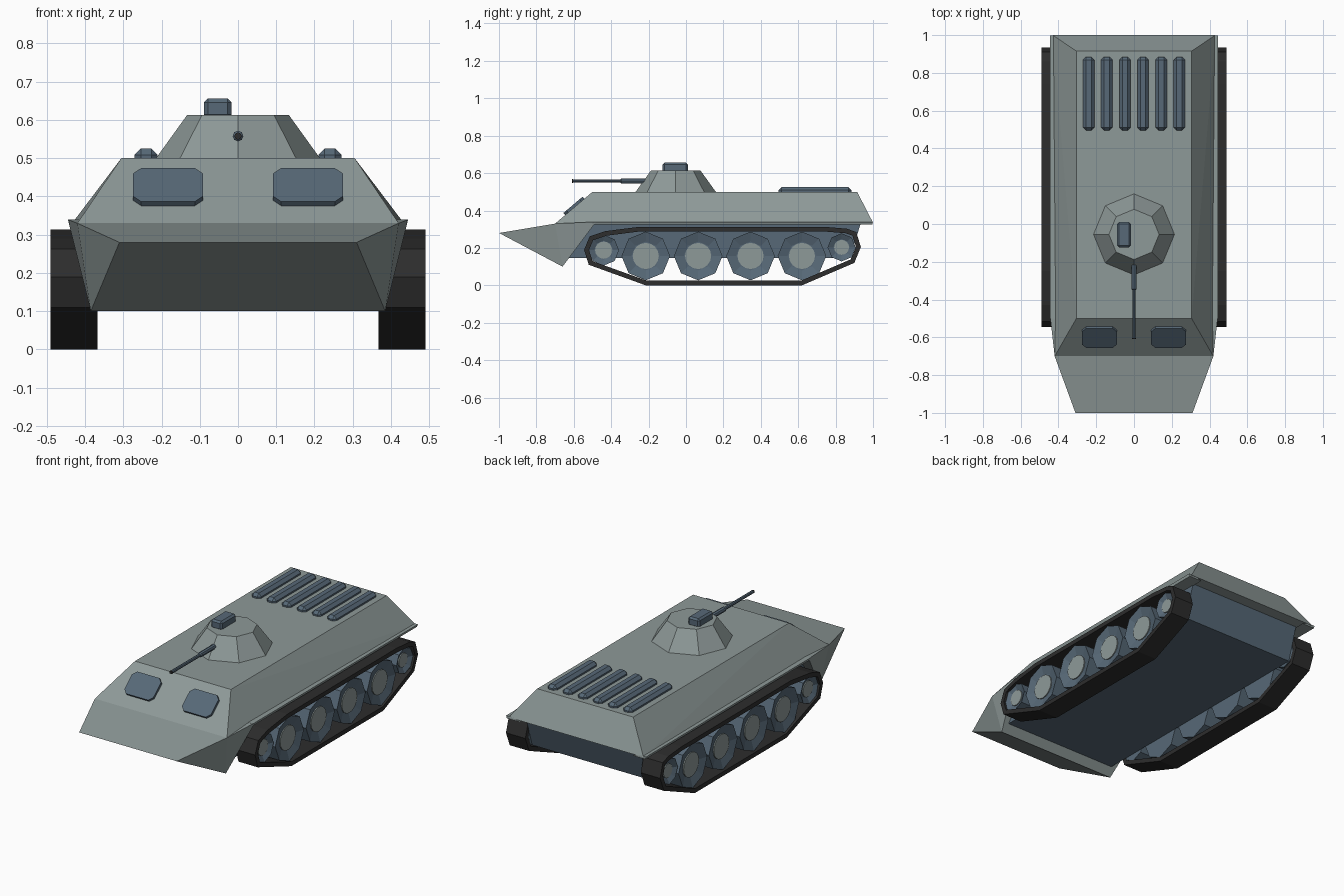
import bpy, bmesh, math
from mathutils import Vector, Matrix

if "Cube" in bpy.data.objects:
    bpy.data.objects.remove(bpy.data.objects["Cube"])


def material(name, rgb):
    m = bpy.data.materials.new(name)
    m.diffuse_color = (*rgb, 1)
    m.use_nodes = True
    m.node_tree.nodes["Principled BSDF"].inputs["Base Color"].default_value = m.diffuse_color
    return m


ARMOUR = material("grey green armour", (0.27, 0.32, 0.315))
BLUE = material("slate blue", (0.095, 0.14, 0.185))
RUBBER = material("track black", (0.026, 0.026, 0.026))


def finish(bm, name, mat):
    bmesh.ops.recalc_face_normals(bm, faces=bm.faces)
    me = bpy.data.meshes.new(name)
    bm.to_mesh(me)
    bm.free()
    me.materials.append(mat)
    ob = bpy.data.objects.new(name, me)
    bpy.context.collection.objects.link(ob)
    return ob


def hull_solid(name, half_points, mat):
    """Convex solid from points on one side, mirrored across x."""
    bm = bmesh.new()
    for x, y, z in half_points:
        for s in (1, -1):
            bm.verts.new((s * x, y, z))
    bmesh.ops.convex_hull(bm, input=bm.verts)
    bmesh.ops.dissolve_limit(bm, angle_limit=0.01, verts=bm.verts, edges=bm.edges)
    return finish(bm, name, mat)


def loft(name, rings, mat, closed=False):
    """Skin a list of equal-length point rings; cap the ends unless closed."""
    bm = bmesh.new()
    rv = [[bm.verts.new(p) for p in r] for r in rings]
    n, k = len(rv[0]), len(rv)
    for i in range(k if closed else k - 1):
        a, b = rv[i], rv[(i + 1) % k]
        for j in range(n):
            bm.faces.new((a[j], a[(j + 1) % n], b[(j + 1) % n], b[j]))
    if not closed:
        bm.faces.new(rv[0])
        bm.faces.new(rv[-1])
    return finish(bm, name, mat)


def circle(axis, centre, r, n):
    """Ring of n points round an axis, with one vertex on the far side."""
    pts = []
    for i in range(n):
        u = r * math.cos(2 * math.pi * i / n)
        v = r * math.sin(2 * math.pi * i / n)
        off = {'x': (0, u, v), 'y': (u, 0, v), 'z': (u, v, 0)}[axis]
        pts.append(Vector(centre) + Vector(off))
    return pts


def box(name, loc, size, mat, bevel, tilt=0, vertical_only=False):
    bm = bmesh.new()
    bmesh.ops.create_cube(bm, size=1, matrix=Matrix.Diagonal((*size, 1)))
    edges = [e for e in bm.edges if not vertical_only
             or abs(e.verts[0].co.z - e.verts[1].co.z) > 1e-4]
    bmesh.ops.bevel(bm, geom=edges, offset=bevel, segments=1, affect='EDGES')
    bm.transform(Matrix.Translation(loc) @ Matrix.Rotation(tilt, 4, 'X'))
    return finish(bm, name, mat)


# Hull: upper armour, wedge nose and lower tub
hull_solid("upper_hull", [(.305, -.5, .5), (.305, .915, .5),
                          (.42, -.70, .33), (.43, 1.0, .335)], ARMOUR)
hull_solid("nose", [(.31, -1, .28), (.42, -.70, .33),
                    (.385, -.66, .10), (.445, -.48, .34)], ARMOUR)
hull_solid("lower_hull", [(.365, -.63, .145), (.365, -.6, .33),
                          (.365, .935, .333), (.365, .875, .145)], BLUE)

# Turret, gun and hatch
TY = -.055
loft("turret", [circle('z', (0, TY, .495), .218, 8),
                circle('z', (0, TY, .613), .133, 8)], ARMOUR)
loft("gun_barrel", [circle('y', (0, y, .558), r, 8) for y, r in
                    ((-.605, .009), (-.35, .009), (-.345, .014), (-.18, .014))], BLUE)
loft("gun_bore", [circle('y', (0, y, .558), .0095, 8) for y in (-.61, -.604)], RUBBER)
box("hatch", (-.053, -.057, .63), (.072, .135, .052), BLUE, .01)

# Front windows lying on the sloped plate
SLOPE = math.atan2(.17, .2)
for s in (1, -1):
    box("front_window", (s * .183, -.597, .422), (.184, .135, .022), BLUE, .022,
        SLOPE, vertical_only=True)

# Engine deck grilles
for i in range(6):
    box("deck_grille", ((i - 2.5) * .096, .69, .502), (.06, .39, .046), BLUE, .016)

# Track outline (y, z) and its inward offset
OUTLINE = [Vector(p) for p in (
    (-.215, 0), (.62, 0), (.90, .12), (.935, .205), (.91, .285), (.86, .303), (.74, .313),
    (-.25, .313), (-.43, .29), (-.515, .262), (-.545, .19), (-.52, .11))]


def inset(pts, t):
    out = []
    for i, p in enumerate(pts):
        a = (p - pts[i - 1]).normalized()
        b = (pts[(i + 1) % len(pts)] - p).normalized()
        na, nb = Vector((-a.y, a.x)), Vector((-b.y, b.x))
        out.append(p + (na + nb) * t / (1 + na.dot(nb)))
    return out


INNER = inset(OUTLINE, .025)
# (y, z, wheel radius, hub radius)
WHEELS = [(y, .157, .13, .07) for y in (-.215, .065, .345, .62)]
WHEELS += [(-.44, .188, .082, .046), (.832, .203, .075, .04)]

for s in (1, -1):
    # Side fender lip
    bpy_rings = [[(s * x, y, z) for x, z in ((.36, .325), (.44, .325), (.445, .34), (.40, .34))]
                 for y in (-.5, .998)]
    loft("fender", bpy_rings, ARMOUR)

    # Hollow track band
    rings = [[(s * .367, *o), (s * .49, *o), (s * .49, *i), (s * .367, *i)]
             for o, i in zip(OUTLINE, INNER)]
    loft("track", rings, RUBBER, closed=True)

    # Dished eight-sided wheels with round hubs
    for y, z, r, hub in WHEELS:
        loft("wheel", [circle('x', (s * x, y, z), rr, 8) for x, rr in
                       ((.367, r), (.478, r), (.462, hub * 1.1))], BLUE)
        loft("wheel_hub", [circle('x', (s * x, y, z), hub, 16)
                           for x in (.455, .468)], ARMOUR)
